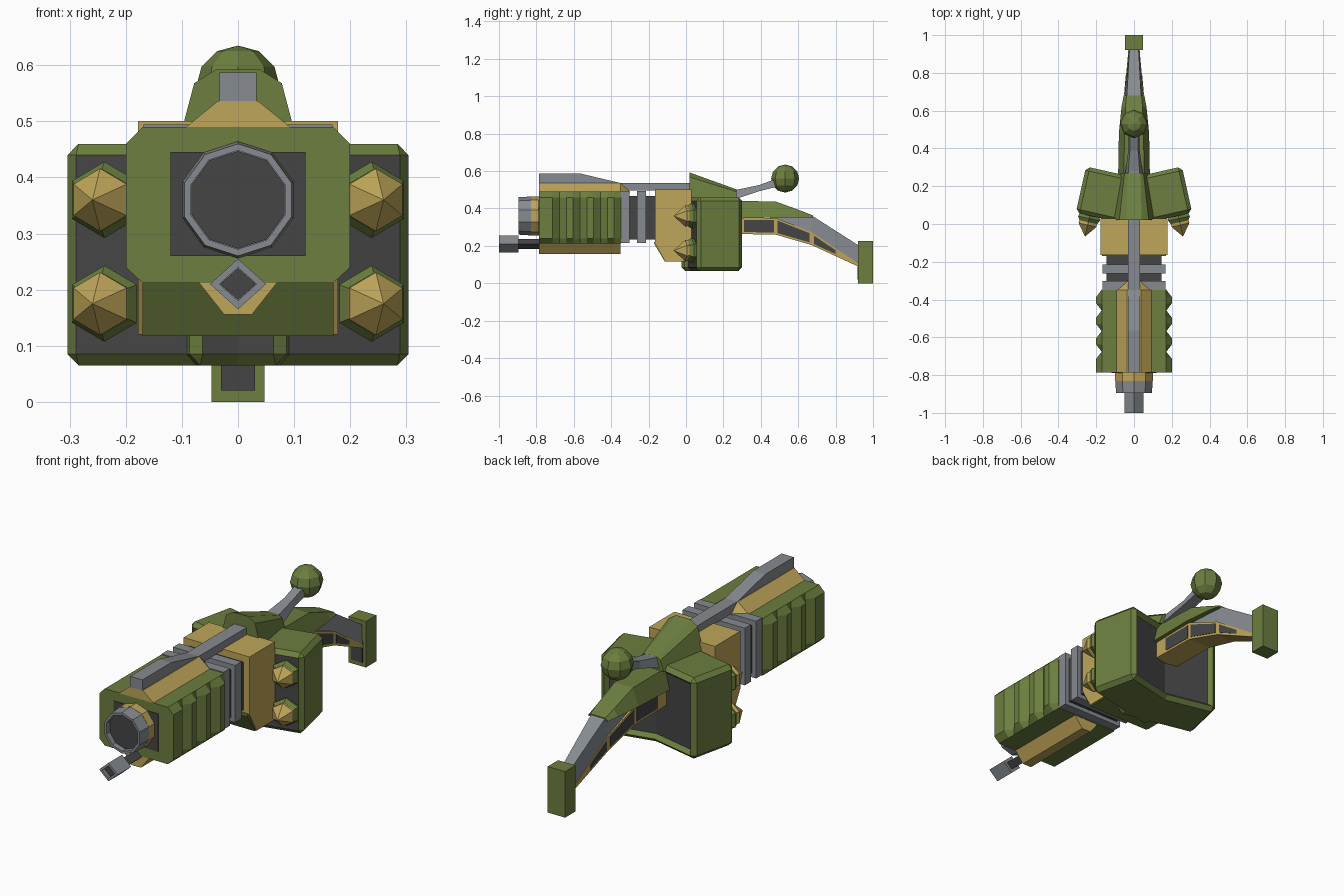
import bpy, bmesh
from math import sin, cos, pi
from mathutils import Matrix

if "Cube" in bpy.data.objects:
    bpy.data.objects.remove(bpy.data.objects["Cube"])


def material(name, rgb):
    m = bpy.data.materials.new(name)
    m.diffuse_color = (*rgb, 1)
    m.use_nodes = True
    m.node_tree.nodes["Principled BSDF"].inputs["Base Color"].default_value = m.diffuse_color
    return m


GREEN = material("green", (0.15, 0.21, 0.05))
GOLD = material("gold", (0.52, 0.38, 0.10))
DARK = material("dark", (0.06, 0.06, 0.06))
GREY = material("grey", (0.24, 0.26, 0.28))


def finish(name, bm, *mats):
    bmesh.ops.recalc_face_normals(bm, faces=bm.faces)
    me = bpy.data.meshes.new(name)
    bm.to_mesh(me)
    bm.free()
    for m in mats:
        me.materials.append(m)
    ob = bpy.data.objects.new(name, me)
    bpy.context.collection.objects.link(ob)
    return ob


def loft(name, mat, sections):
    """Skin of (y, half profile [(x, z)]) sections, each mirrored over x = 0."""
    bm = bmesh.new()
    rings = []
    for y, half in sections:
        pts = half + [(-x, z) for x, z in reversed(half) if x > 1e-6]
        rings.append([bm.verts.new((x, y, z)) for x, z in pts])
    n = len(rings[0])
    for a, b in zip(rings, rings[1:]):
        for i in range(n):
            j = (i + 1) % n
            bm.faces.new((a[i], a[j], b[j], b[i]))
    bm.faces.new(rings[0])
    bm.faces.new(rings[-1])
    return finish(name, bm, mat)


def taper(name, mat, rows):
    """Loft of trapezoids: rows of (y, bottom half width, top half width, z0, z1)."""
    return loft(name, mat, [(y, [(wt, z1), (wb, z0)]) for y, wb, wt, z0, z1 in rows])


def box(name, mat, w, y0, y1, z0, z1):
    return taper(name, mat, [(y0, w, w, z0, z1), (y1, w, w, z0, z1)])


def ngon(r, n, zc):
    return [(abs(r * sin(2 * pi * i / n)), zc + r * cos(2 * pi * i / n)) for i in range(n // 2 + 1)]


def diamond(w, h, z):
    return [(0, z + h), (w, z), (0, z - h)]


# Barrel shroud with four ribs down each side
def ribbed(w):
    return [(0.17, 0.49), (w, 0.46), (w, 0.24), (0.17, 0.212)]


rows = []
for i in range(4):
    y = -0.785 + i * 0.109
    first = 0.2 if i == 0 else 0.171
    rows += [(y, ribbed(first)), (y + 0.037, ribbed(0.2)), (y + 0.072, ribbed(0.2))]
rows.append((-0.348, ribbed(0.171)))
loft("barrel_shroud", GREEN, rows)
box("shroud_front_panel", DARK, 0.12, -0.788, -0.77, 0.26, 0.445)

# Ten-sided muzzle
loft("muzzle_base", GOLD, [(y, ngon(0.105, 10, 0.36)) for y in (-0.78, -0.83)])
loft("muzzle_ring", GREY, [(y, ngon(r, 10, 0.36)) for y, r in
     ((-0.83, 0.104), (-0.895, 0.1), (-0.895, 0.088), (-0.865, 0.088))])
loft("muzzle_bore", DARK, [(y, ngon(0.087, 10, 0.36)) for y in (-0.86, -0.87)])

# Lower barrel and its housing
taper("lower_housing", GOLD, [(y, 0.025, 0.07, 0.156, 0.213) for y in (-0.785, -0.35)])
loft("lower_rod", DARK, [(y, diamond(0.03, 0.026, 0.21)) for y in (-0.9, -0.78)])
loft("lower_muzzle", GREY, [(y, diamond(w, w * 0.9, 0.21)) for y, w in
     ((-0.895, 0.05), (-1.0, 0.05), (-1.0, 0.033), (-0.98, 0.033))])
loft("lower_bore", DARK, [(y, diamond(0.032, 0.028, 0.21)) for y in (-0.976, -0.985)])

# Top rail
taper("rail_base", GOLD, [(-0.785, 0.095, 0.036, 0.488, 0.536), (-0.35, 0.095, 0.036, 0.488, 0.536),
                          (-0.3, 0.036, 0.034, 0.486, 0.49)])
taper("top_rail", GREY, [(y, 0.033, 0.033, z0, z1) for y, z0, z1 in
      ((-0.785, 0.53, 0.587), (-0.565, 0.53, 0.587), (-0.35, 0.495, 0.536), (0.04, 0.495, 0.536))])

# Neck with two rings, then the collar
box("neck_core", DARK, 0.145, -0.36, -0.15, 0.235, 0.468)
for i, y in enumerate((-0.35, -0.262)):
    box(f"neck_ring_{i + 1}", GREY, 0.168, y, y + 0.048, 0.215, 0.494)
taper("collar", GOLD, [(y, 0.178, 0.178, z, 0.501) for y, z in
                       ((-0.165, 0.22), (-0.11, 0.12), (0.03, 0.12))])
taper("collar_lower_panel", GREEN, [(y, 0.17, 0.17, z, 0.222) for y, z in
                                    ((-0.17, 0.212), (-0.114, 0.117), (0.0, 0.117))])

# Angled side pods, built in a turned frame whose origin is the outer front corner
TURN = Matrix.Translation((0.308, 0.06, 0)) @ Matrix.Rotation(0.22, 4, 'Z')


def place(bm, side):
    bm.transform(TURN)
    if side < 0:
        bm.transform(Matrix.Diagonal((-1, 1, 1, 1)))


def pod(name, side):
    bm = bmesh.new()
    bmesh.ops.create_cube(bm, size=1, matrix=Matrix.Translation((-0.2, 0.125, 0.2625))
                          @ Matrix.Diagonal((0.4, 0.25, 0.395, 1)))
    bmesh.ops.bevel(bm, geom=bm.edges[:], offset=0.02, segments=1, affect='EDGES')
    bm.normal_update()
    front = next(f for f in bm.faces if f.normal.y < -0.99)
    rear = next(f for f in bm.faces if f.normal.y > 0.99)
    front.material_index = 1
    bmesh.ops.inset_individual(bm, faces=[rear], thickness=0.025, depth=-0.02)
    rear.material_index = 1
    place(bm, side)
    return finish(name, bm, GREEN, DARK)


def stud(name, mat, side, z, rows):
    """Six-sided stack of (radius, distance ahead of the pod) rows."""
    bm = bmesh.new()
    for (r0, v0), (r1, v1) in zip(rows, rows[1:]):
        m = Matrix.Translation((-0.075, -(v0 + v1) / 2, z)) @ Matrix.Rotation(pi / 2, 4, 'X') \
            @ Matrix.Rotation(pi / 2, 4, 'Z')
        bmesh.ops.create_cone(bm, cap_ends=True, segments=6, radius1=r0, radius2=r1,
                              depth=v1 - v0, matrix=m @ Matrix.Rotation(pi / 2, 4, 'Z'))
    place(bm, side)
    return finish(name, bm, mat)


for side, label in ((1, "right"), (-1, "left")):
    pod(f"side_pod_{label}", side)
    for z, level in ((0.36, "upper"), (0.175, "lower")):
        stud(f"{level}_stud_base_{label}", GREEN, side, z, [(0.06, -0.01), (0.068, 0.015), (0.055, 0.035)])
        stud(f"{level}_stud_tip_{label}", GOLD, side, z, [(0.054, 0.03), (0.056, 0.05), (0, 0.113)])

# Hump on top of the body
loft("top_hump", GREEN, [
    (0.02, [(0.04, 0.592), (0.078, 0.568), (0.108, 0.455)]),
    (0.27, [(0.035, 0.502), (0.05, 0.49), (0.07, 0.44)])])

# Ball on its arm
taper("ball_arm", GREY, [(0.22, 0.045, 0.03, 0.44, 0.5), (0.28, 0.045, 0.03, 0.455, 0.502),
                         (0.39, 0.03, 0.022, 0.492, 0.525), (0.5, 0.028, 0.022, 0.52, 0.565)])
bm = bmesh.new()
bmesh.ops.create_uvsphere(bm, u_segments=8, v_segments=6, radius=0.075,
                          matrix=Matrix.Translation((0, 0.53, 0.56)))
finish("ball", bm, GREEN)

# Shoulder stock: green cover, grey spine, gold frame with dark windows
taper("stock_cover", GREEN, [(0.2, 0.085, 0.055, 0.345, 0.442), (0.48, 0.08, 0.05, 0.352, 0.437),
                             (0.62, 0.066, 0.045, 0.352, 0.386), (0.68, 0.055, 0.04, 0.35, 0.362)])
taper("stock_spine", GREY, [(0.45, 0.055, 0.05, 0.335, 0.37), (0.67, 0.048, 0.038, 0.268, 0.364),
                            (0.93, 0.028, 0.024, 0.095, 0.198)])
FRAME = [(0.2, 0.064, 0.265, 0.35), (0.48, 0.062, 0.26, 0.35),
         (0.67, 0.052, 0.205, 0.275), (0.92, 0.03, 0.09, 0.107)]
taper("stock_frame", GOLD, [(y, w, w, a, b) for y, w, a, b in FRAME])


def frame_at(y):
    for p, q in zip(FRAME, FRAME[1:]):
        if y <= q[0]:
            t = (y - p[0]) / (q[0] - p[0])
            return [a + (b - a) * t for a, b in zip(p, q)][1:]


for i, (y0, y1) in enumerate(((0.31, 0.47), (0.49, 0.66), (0.685, 0.8))):
    rows = []
    for y in (y0, y1):
        w, a, b = frame_at(y)
        rows.append((y, w + 0.002, w + 0.002, a + 0.011, b - 0.011))
    taper(f"stock_window_{i + 1}", DARK, rows)

# Butt plate
box("butt_plate", GREEN, 0.047, 0.92, 1.0, 0.0, 0.225)
box("butt_front_panel", DARK, 0.03, 0.916, 0.93, 0.02, 0.12)
